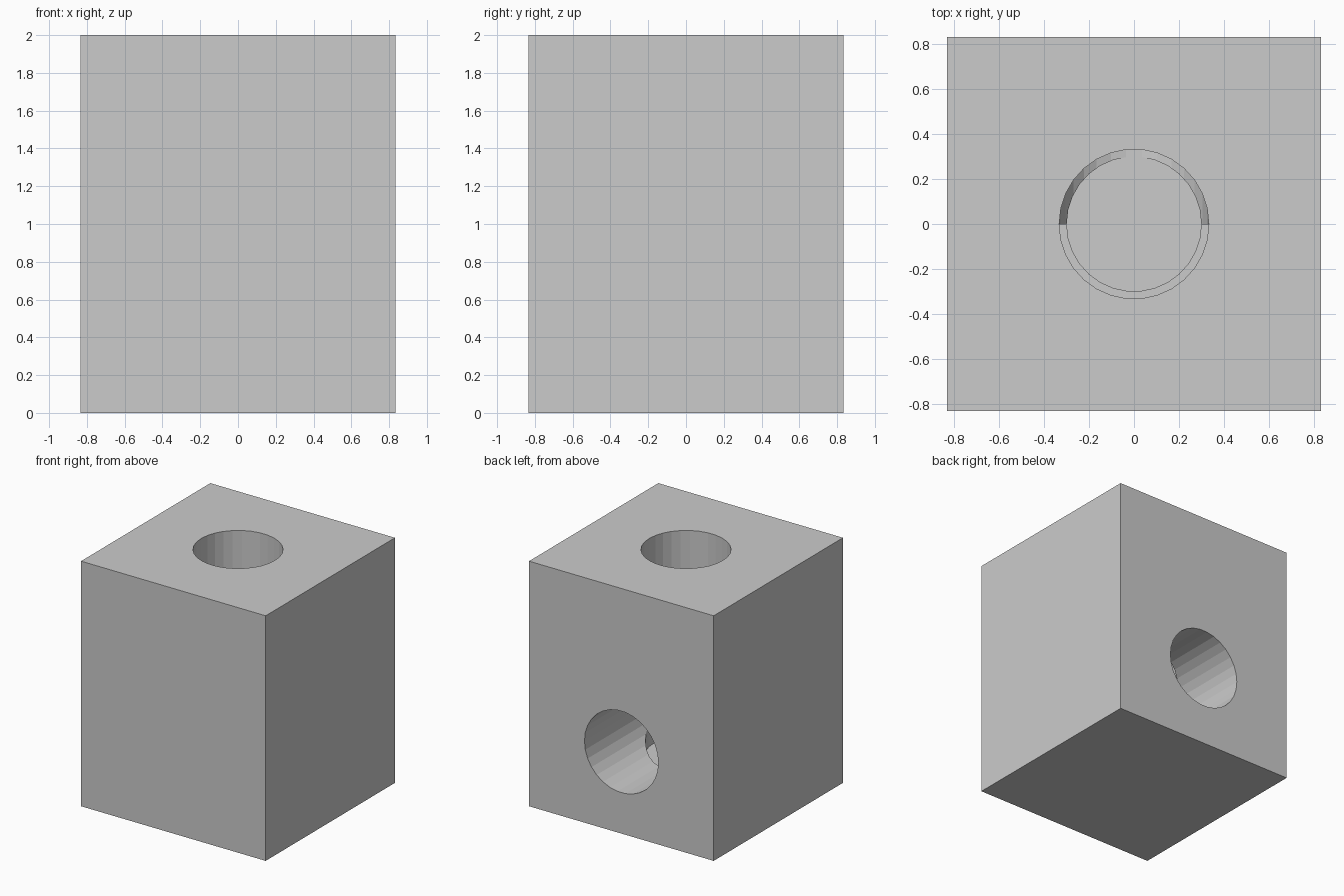
import bpy, bmesh, math

if "Cube" in bpy.data.objects:
    bpy.data.objects.remove(bpy.data.objects["Cube"])

W, H, R, R_LOW = 5 / 3, 2.0, 1 / 3, 0.30
SIDES = 30


def make_object(name, bm):
    bmesh.ops.recalc_face_normals(bm, faces=bm.faces)
    mesh = bpy.data.meshes.new(name)
    bm.to_mesh(mesh)
    bm.free()
    obj = bpy.data.objects.new(name, mesh)
    bpy.context.collection.objects.link(obj)
    return obj


def stepped_bore(name, profile):
    """Closed faceted solid from (radius, height) rings."""
    bm = bmesh.new()
    rings = []
    for r, z in profile:
        rings.append([bm.verts.new((r * math.cos(math.tau * i / SIDES),
                                    r * math.sin(math.tau * i / SIDES), z))
                      for i in range(SIDES)])
    for a, b in zip(rings, rings[1:]):
        for i in range(SIDES):
            j = (i + 1) % SIDES
            bm.faces.new((a[i], a[j], b[j], b[i]))
    bm.faces.new(rings[0][::-1])
    bm.faces.new(rings[-1])
    return make_object(name, bm)


# Solid block
bm = bmesh.new()
bmesh.ops.create_cube(bm, size=1)
bmesh.ops.scale(bm, vec=(W, W, H), verts=bm.verts)
bmesh.ops.translate(bm, vec=(0, 0, H / 2), verts=bm.verts)
block = make_object("block", bm)

# Vertical bore from the top, narrower in its lower pocket
top_bore = stepped_bore("top_bore_cutter",
                        [(R_LOW, R), (R_LOW, 2 * R), (R, 2 * R), (R, H + 0.2)])

# Horizontal bore from the back face to the middle
back_bore = stepped_bore("back_bore_cutter", [(R, 0), (R, W / 2 + 0.2)])
back_bore.rotation_euler.x = -math.pi / 2
back_bore.location.z = 2 * R

for cutter in (top_bore, back_bore):
    mod = block.modifiers.new(cutter.name, 'BOOLEAN')
    mod.operation = 'DIFFERENCE'
    mod.solver = 'EXACT'
    mod.object = cutter
    cutter.hide_render = True
    cutter.display_type = 'WIRE'
